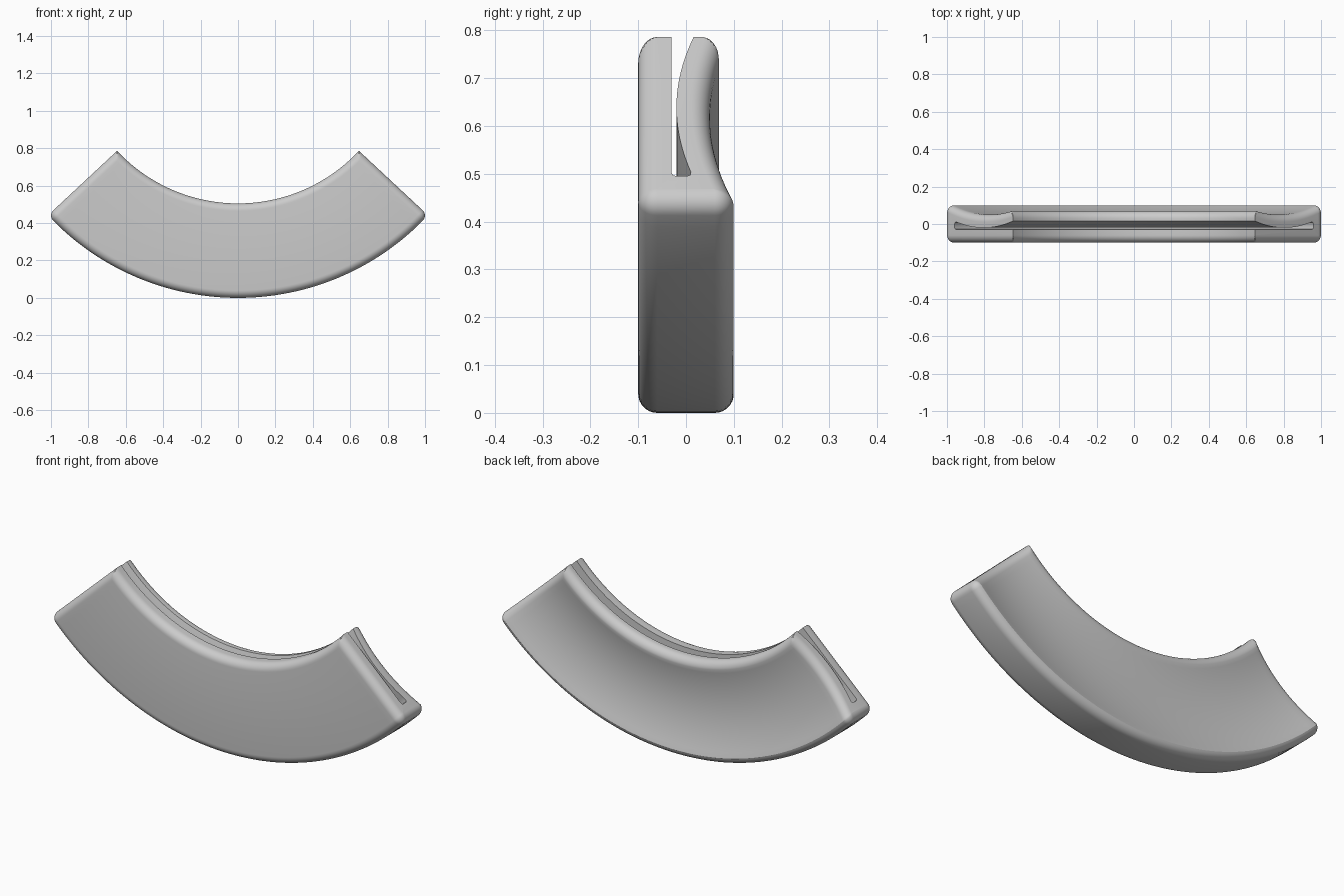
import bpy, bmesh, math

if "Cube" in bpy.data.objects:
    bpy.data.objects.remove(bpy.data.objects["Cube"], do_unlink=True)

R_IN, R_OUT, CENTRE_Z = 0.884, 1.389, 1.389   # arc radii and arc centre height
END = math.radians(47)                        # half sweep
HALF, FILLET = 0.1, 0.04                      # half thickness, edge rounding
SEGS, ROUND = 64, 8


def back_face(r):
    return min(HALF, 0.05 + 0.7 * (r - 1.09) ** 2)


def slot_back(r):
    return -0.02 + 0.77 * (r - 1.1) ** 2


def profile(off):
    """Cross-section as (radius, y), with its outer faces drawn in by off."""
    pts = []
    arc = [math.pi / 2 * i / ROUND for i in range(ROUND + 1)]
    core, rad = HALF - FILLET, FILLET - off
    # front jaw: rounded inner edge, then rounded outer edge
    for a in arc:
        y = -core - FILLET * math.sin(a)
        pts.append((R_IN + FILLET * (1 - math.cos(a)), max(y, -HALF + off)))
    for a in arc:
        pts.append((R_OUT - FILLET + rad * math.sin(a), -core - rad * math.cos(a)))
    # outer edge to the hollow back
    for a in reversed(arc):
        r = R_OUT - FILLET + rad * math.sin(a)
        pts.append((r, min(core + rad * math.cos(a), back_face(r) - off)))
    n = 24
    lip = R_IN + FILLET
    for i in range(1, n):
        r = R_OUT - FILLET + (lip - R_OUT + FILLET) * i / n
        pts.append((r, back_face(r) - off))
    # rounded lip of the back jaw
    top = back_face(lip) - FILLET
    for a in reversed(arc):
        r = R_IN + FILLET * (1 - math.cos(a))
        pts.append((r, min(top + FILLET * math.sin(a), back_face(r) - off)))
    # bulging rear wall of the slot, slot floor, flat front wall
    for i in range(n + 1):
        r = R_IN + (1.298 - R_IN) * i / n
        pts.append((r, slot_back(r)))
    pts += [(1.307, 0.009), (1.311, 0.002), (1.311, -0.02), (1.308, -0.027),
            (1.301, -0.03), (R_IN, -0.03)]
    return pts


def place(r, y, angle):
    return (r * math.sin(angle), y, CENTRE_Z - r * math.cos(angle))


# Stations along the sweep: rounded end, plain run, rounded end
ends = []
for i in range(ROUND + 1):
    a = math.pi / 2 * i / ROUND
    depth = FILLET * (1 - math.cos(a))
    ends.append((depth, min(FILLET * (1 - math.sin(a)), FILLET * 0.98)))

rings = [[place(r, y, math.asin(d / r) - END) for r, y in profile(o)] for d, o in ends]
for i in range(1, SEGS):
    t = 2 * i / SEGS - 1
    rings.append([place(r, y, t * (END - math.asin(FILLET / r))) for r, y in profile(0)])
rings += [[place(r, y, END - math.asin(d / r)) for r, y in profile(o)]
          for d, o in reversed(ends)]

# Skin the stations and cap both ends
bm = bmesh.new()
loops = [[bm.verts.new(p) for p in ring] for ring in rings]
count = len(loops[0])
for a, b in zip(loops, loops[1:]):
    for j in range(count):
        k = (j + 1) % count
        bm.faces.new((a[j], a[k], b[k], b[j]))
bm.faces.new(loops[0])
bm.faces.new(loops[-1][::-1])
bmesh.ops.remove_doubles(bm, verts=bm.verts, dist=0.00005)
bmesh.ops.recalc_face_normals(bm, faces=bm.faces)
mesh = bpy.data.meshes.new("slotted_arc_clip")
bm.to_mesh(mesh)
bm.free()

clip = bpy.data.objects.new("slotted_arc_clip", mesh)
bpy.context.collection.objects.link(clip)

# Plain grey finish
grey = bpy.data.materials.new("plain_grey")
grey.use_nodes = True
colour = (0.6, 0.6, 0.6, 1)
grey.diffuse_color = colour
grey.node_tree.nodes["Principled BSDF"].inputs["Base Color"].default_value = colour
mesh.materials.append(grey)

bpy.ops.object.select_all(action="DESELECT")
clip.select_set(True)
bpy.context.view_layer.objects.active = clip
bpy.ops.object.shade_smooth_by_angle(angle=math.radians(32))
